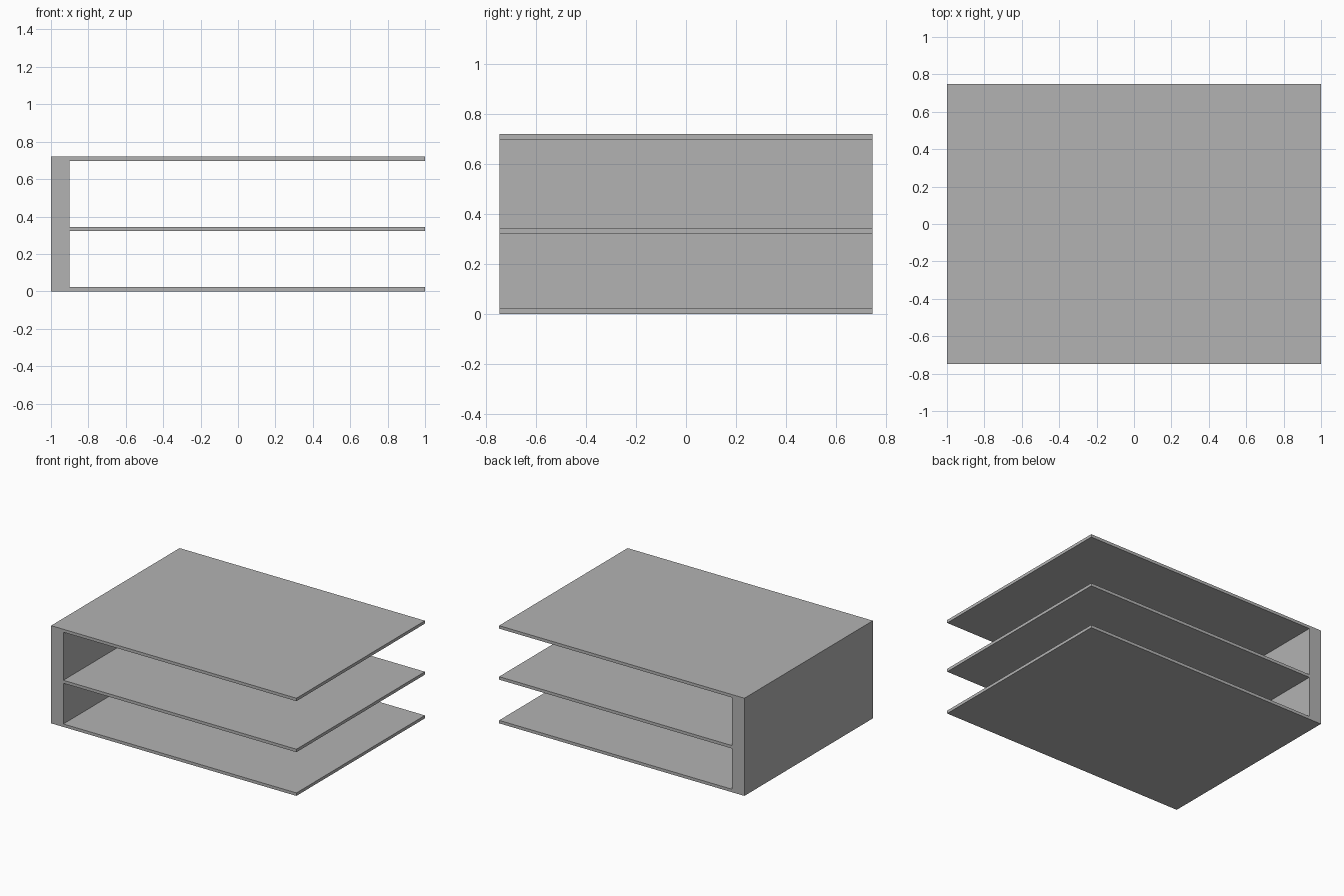
import bpy
import bmesh

cube = bpy.data.objects.get("Cube")
if cube:
    bpy.data.objects.remove(cube, do_unlink=True)

DEPTH = 1.496
HEIGHT = 0.72
THICK = 0.022
WALL_X = -0.9
MIDDLE = 0.322

# Single grey finish
grey = bpy.data.materials.new("grey")
grey.use_nodes = True
colour = (0.45, 0.45, 0.45, 1)
grey.diffuse_color = colour
grey.node_tree.nodes["Principled BSDF"].inputs["Base Color"].default_value = colour

# E-shaped profile: side wall with three thin shelves
profile = [(-1, 0)]
shelves = (0, MIDDLE, HEIGHT - THICK)
for i, z in enumerate(shelves):
    if i > 0:
        profile.append((WALL_X, z))
    profile += [(1, z), (1, z + THICK)]
    if i < len(shelves) - 1:
        profile.append((WALL_X, z + THICK))
profile.append((-1, HEIGHT))

# Extrude the profile from front to back
bm = bmesh.new()
face = bm.faces.new([bm.verts.new((x, -DEPTH / 2, z)) for x, z in profile])
result = bmesh.ops.extrude_face_region(bm, geom=[face])
moved = [g for g in result["geom"] if isinstance(g, bmesh.types.BMVert)]
bmesh.ops.translate(bm, verts=moved, vec=(0, DEPTH, 0))
bmesh.ops.recalc_face_normals(bm, faces=bm.faces)

mesh = bpy.data.meshes.new("open_shelf_unit")
bm.to_mesh(mesh)
bm.free()
mesh.materials.append(grey)
unit = bpy.data.objects.new("open_shelf_unit", mesh)
bpy.context.scene.collection.objects.link(unit)
